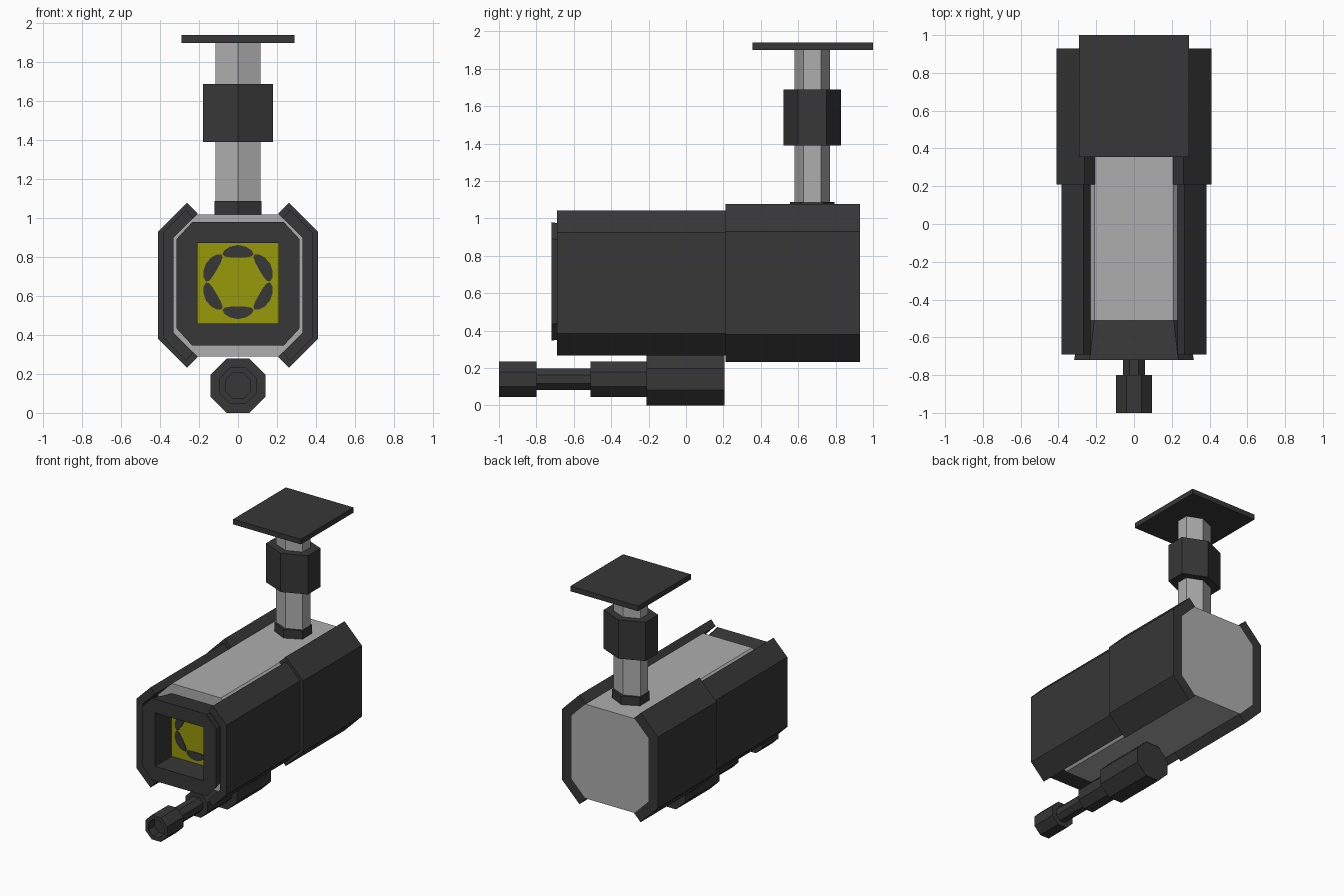
import bpy, bmesh
from math import pi, cos, sin, radians
from mathutils import Vector

cube = bpy.data.objects.get("Cube")
if cube:
    bpy.data.objects.remove(cube, do_unlink=True)


def material(name, rgb):
    m = bpy.data.materials.new(name)
    m.use_nodes = True
    col = (*rgb, 1)
    m.diffuse_color = col
    m.node_tree.nodes["Principled BSDF"].inputs["Base Color"].default_value = col
    return m


DARK = material("charcoal", (0.038, 0.038, 0.038))
GREY = material("light_grey", (0.42, 0.42, 0.42))
YELLOW = material("olive_yellow", (0.31, 0.32, 0.003))
MID = 0.655  # height of the housing axis


def loft(name, sections, mat, caps=(True, True)):
    """Skin a list of equal-length point loops, optionally capping the ends."""
    bm = bmesh.new()
    rings = [[bm.verts.new(p) for p in s] for s in sections]
    for a, b in zip(rings, rings[1:]):
        for i in range(len(a)):
            j = (i + 1) % len(a)
            bm.faces.new((a[i], a[j], b[j], b[i]))
    if caps[0]:
        bm.faces.new(rings[0])
    if caps[1]:
        bm.faces.new(rings[-1])
    bmesh.ops.remove_doubles(bm, verts=bm.verts, dist=1e-5)
    bmesh.ops.recalc_face_normals(bm, faces=bm.faces)
    mesh = bpy.data.meshes.new(name)
    bm.to_mesh(mesh)
    bm.free()
    mesh.materials.append(mat)
    ob = bpy.data.objects.new(name, mesh)
    bpy.context.collection.objects.link(ob)
    return ob


def at_y(profile, y):
    return [(x, y, z) for x, z in profile]


def chamfered(w, h, cx, cz, mid=MID):
    """Eight-sided outline: half sizes w, h with corner starts cx, cz."""
    quarter = [(cx, h), (w, cz)]
    right = quarter + [(x, -z) for x, z in reversed(quarter)]
    loop = right + [(-x, z) for x, z in reversed(right)]
    return [(x, mid + z) for x, z in loop]


# Housing
body = chamfered(0.33, 0.365, 0.21, 0.245)
loft("housing", [at_y(body, -0.51), at_y(body, 0.93)], GREY)

# Wraparound side armour, mirrored to both sides
def armour(name, upper, y0, y1):
    outer, inner = upper[:2], upper[2:]
    half = outer + [(x, -z) for x, z in reversed(outer)]
    half += [(x, -z) for x, z in inner[::-1]] + inner
    prof = [(x, z + MID) for x, z in half]
    ob = loft(name, [at_y(prof, y0), at_y(prof, y1)], DARK)
    mod = ob.modifiers.new("both_sides", "MIRROR")
    mod.use_clip = False
    mod.use_mirror_merge = False


armour("front_side_armour",
       [(0.267, 0.388), (0.385, 0.27), (0.33, 0.245), (0.23, 0.345)], -0.69, 0.21)
armour("rear_side_armour",
       [(0.262, 0.423), (0.41, 0.275), (0.33, 0.245), (0.207, 0.368)], 0.21, 0.93)

# Flared lens hood with a square opening
hood_mid = 0.663
hood_back = chamfered(0.28, 0.28, 0.21, 0.2, hood_mid)
hood_front = chamfered(0.317, 0.317, 0.235, 0.228, hood_mid)
opening = chamfered(0.207, 0.207, 0.207, 0.207, hood_mid + 0.003)
loft("lens_hood", [at_y(hood_back, -0.51), at_y(hood_front, -0.72),
                   at_y(opening, -0.72), at_y(opening, -0.51)], DARK, (False, False))

# Lens panel with a ring of six dark lamps
loft("lens_panel", [at_y(opening, -0.511), at_y(opening, -0.516)], YELLOW)
for k in range(6):
    a = radians(30 + 60 * k)
    radial, tangent = Vector((cos(a), sin(a))), Vector((-sin(a), cos(a)))
    lamp = []
    for i in range(12):
        t = 2 * pi * i / 12
        p = radial * (0.158 + 0.032 * cos(t)) + tangent * 0.08 * sin(t)
        p -= radial * 2.2 * (0.08 * sin(t)) ** 2
        lamp.append((p.x, p.y + 0.672))
    loft(f"lamp_{k + 1}", [at_y(lamp, -0.515), at_y(lamp, -0.521)], DARK)


# Hexagonal ceiling mount
def hex_post(name, rx, ry, z0, z1, mat):
    ring = [(rx / cos(pi / 6) * sin(k * pi / 3), 0.675 + ry * cos(k * pi / 3))
            for k in range(6)]
    loft(name, [[(x, y, z) for x, y in ring] for z in (z0, z1)], mat)


hex_post("mount_post", 0.115, 0.095, 1.0, 1.91, GREY)
hex_post("mount_base", 0.12, 0.118, 1.01, 1.087, DARK)
hex_post("mount_collar", 0.18, 0.153, 1.39, 1.69, DARK)
plate = [(-0.29, 0.355), (0.29, 0.355), (0.29, 1.0), (-0.29, 1.0)]
loft("ceiling_plate", [[(x, y, z) for x, y in plate] for z in (1.9, 1.94)], DARK)


# Octagonal barrel slung beneath
def octagon(r, y):
    R = r / cos(pi / 8)
    return [(R * cos(pi / 8 + k * pi / 4), y, 0.14 + R * sin(pi / 8 + k * pi / 4))
            for k in range(8)]


def barrel(name, steps):
    loft(name, [octagon(r, y) for r, y in steps], DARK)


barrel("barrel_block", [(0.14, 0.205), (0.14, -0.21)])
barrel("barrel_sleeve", [(0.094, -0.2), (0.094, -0.51)])
barrel("barrel_rod", [(0.057, -0.5), (0.057, -0.82)])
barrel("barrel_muzzle", [(0.094, -0.8), (0.094, -1.0), (0.065, -1.0), (0.065, -0.93)])
